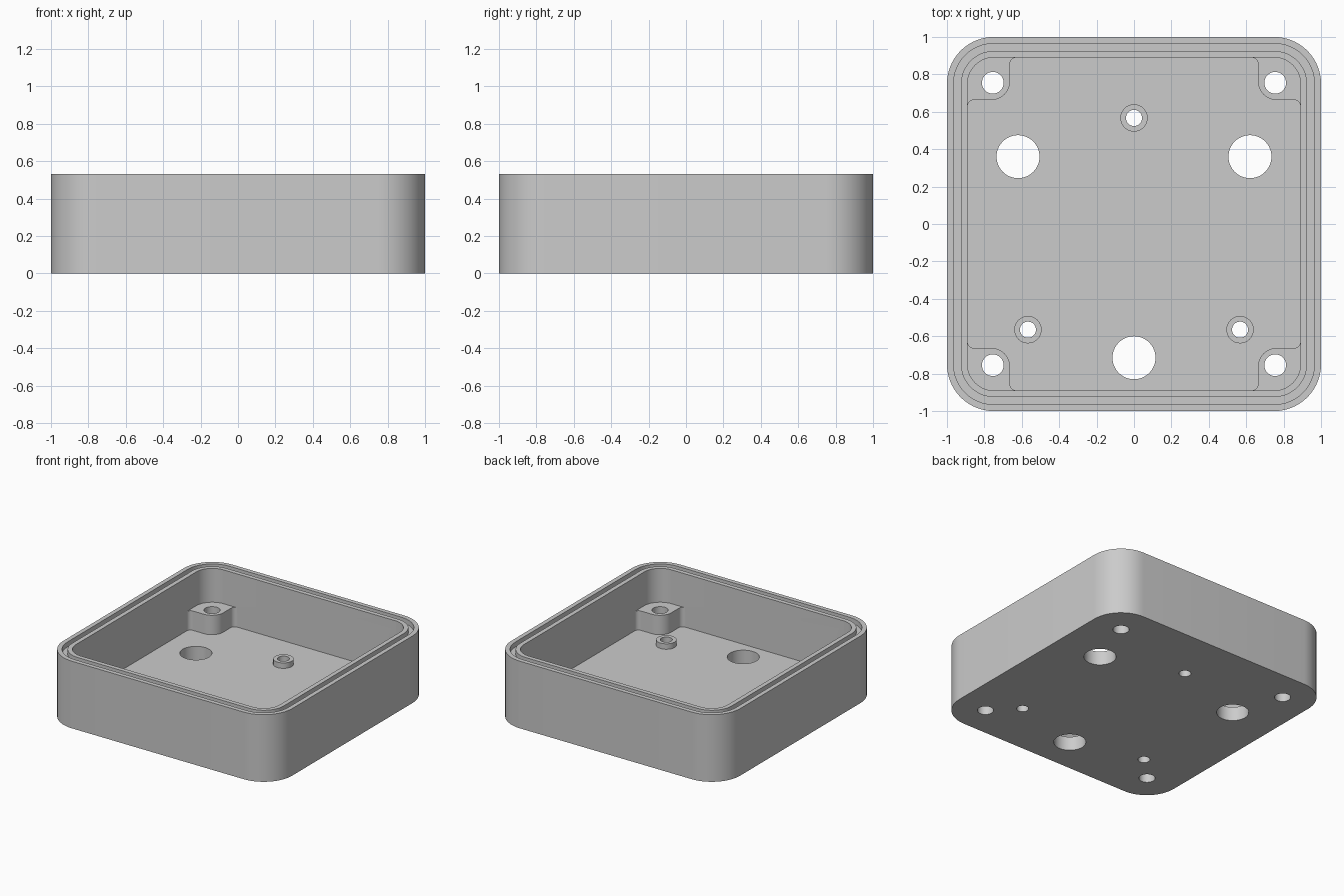
import bpy, bmesh, math
from mathutils import Vector

cube = bpy.data.objects.get("Cube")
if cube:
    bpy.data.objects.remove(cube, do_unlink=True)

HEIGHT, FLOOR, BOSS_TOP, STANDOFF_TOP = 0.53, 0.11, 0.263, 0.153
GROOVE_Z = HEIGHT - 0.04
RADIUS = 0.25
INNER = 0.89

grey = bpy.data.materials.new("grey plastic")
grey.use_nodes = True
grey.diffuse_color = (0.6, 0.6, 0.6, 1)
grey.node_tree.nodes["Principled BSDF"].inputs["Base Color"].default_value = (0.6, 0.6, 0.6, 1)


def rounded(corners, steps=14):
    """Outline through (x, y, fillet radius) right-angled corners."""
    pts = []
    for i, (x, y, r) in enumerate(corners):
        p = Vector((x, y))
        if r == 0:
            pts.append(p)
            continue
        a = (Vector(corners[i - 1][:2]) - p).normalized()
        b = (Vector(corners[(i + 1) % len(corners)][:2]) - p).normalized()
        centre = p + (a + b) * r
        for k in range(steps + 1):
            t = math.pi / 2 * k / steps
            pts.append(centre - b * r * math.cos(t) - a * r * math.sin(t))
    return pts


def square(half):
    r = RADIUS - (1 - half)
    return rounded([(half, half, r), (-half, half, r), (-half, -half, r), (half, -half, r)])


def circle(x, y, r, n=48):
    return [Vector((x + r * math.cos(math.tau * k / n), y + r * math.sin(math.tau * k / n)))
            for k in range(n)]


def prisms(name, outlines, z0, z1):
    """One object holding a straight prism for every outline."""
    bm = bmesh.new()
    for pts in outlines:
        low = [bm.verts.new((p.x, p.y, z0)) for p in pts]
        high = [bm.verts.new((p.x, p.y, z1)) for p in pts]
        bm.faces.new(low[::-1])
        bm.faces.new(high)
        for i in range(len(pts)):
            j = (i + 1) % len(pts)
            bm.faces.new((low[i], low[j], high[j], high[i]))
    bmesh.ops.recalc_face_normals(bm, faces=bm.faces)
    mesh = bpy.data.meshes.new(name)
    bm.to_mesh(mesh)
    bm.free()
    mesh.materials.append(grey)
    obj = bpy.data.objects.new(name, mesh)
    bpy.context.collection.objects.link(obj)
    return obj


def combine(target, tool, operation):
    mod = target.modifiers.new(operation.lower(), "BOOLEAN")
    mod.operation, mod.solver, mod.object = operation, "EXACT", tool
    bpy.context.view_layer.objects.active = target
    bpy.ops.object.modifier_apply(modifier=mod.name)
    bpy.data.objects.remove(tool, do_unlink=True)


# Open tray
case = prisms("enclosure_base", [square(1)], 0, HEIGHT)
combine(case, prisms("cavity", [square(INNER)], FLOOR, HEIGHT + 0.1), "DIFFERENCE")

# Seal groove around the rim
ring = prisms("groove", [square(0.965)], GROOVE_Z, HEIGHT + 0.1)
combine(ring, prisms("groove_core", [square(0.925)], GROOVE_Z - 0.1, HEIGHT + 0.2), "DIFFERENCE")
combine(case, ring, "DIFFERENCE")

# Corner screw bosses, blended into the walls
wall, edge, face = 0.905, 0.628, 0.663
boss = rounded([(wall, wall, 0), (edge, wall, 0), (edge, INNER, 0), (face, INNER, 0.034),
                (face, face, 0.1), (INNER, face, 0.034), (INNER, edge, 0), (wall, edge, 0)])
signs = [(sx, sy) for sx in (1, -1) for sy in (1, -1)]
bosses = [[Vector((p.x * sx, p.y * sy)) for p in boss] for sx, sy in signs]
combine(case, prisms("corner_bosses", bosses, FLOOR / 2, BOSS_TOP), "UNION")

# Small standoffs on the floor
standoffs = [(0, 0.567), (0.567, -0.565), (-0.567, -0.565)]
combine(case, prisms("standoffs", [circle(x, y, 0.073) for x, y in standoffs],
                     FLOOR / 2, STANDOFF_TOP), "UNION")

# Through holes: screws, standoffs and cable openings
holes = [circle(0.755 * sx, 0.755 * sy, 0.058) for sx, sy in signs]
holes += [circle(x, y, 0.043) for x, y in standoffs]
holes += [circle(x, y, 0.115) for x, y in [(0.62, 0.36), (-0.62, 0.36), (0, -0.715)]]
combine(case, prisms("holes", holes, -0.1, HEIGHT), "DIFFERENCE")

bpy.ops.object.select_all(action="DESELECT")
case.select_set(True)
bpy.context.view_layer.objects.active = case
bpy.ops.object.shade_smooth_by_angle(angle=math.radians(30))
